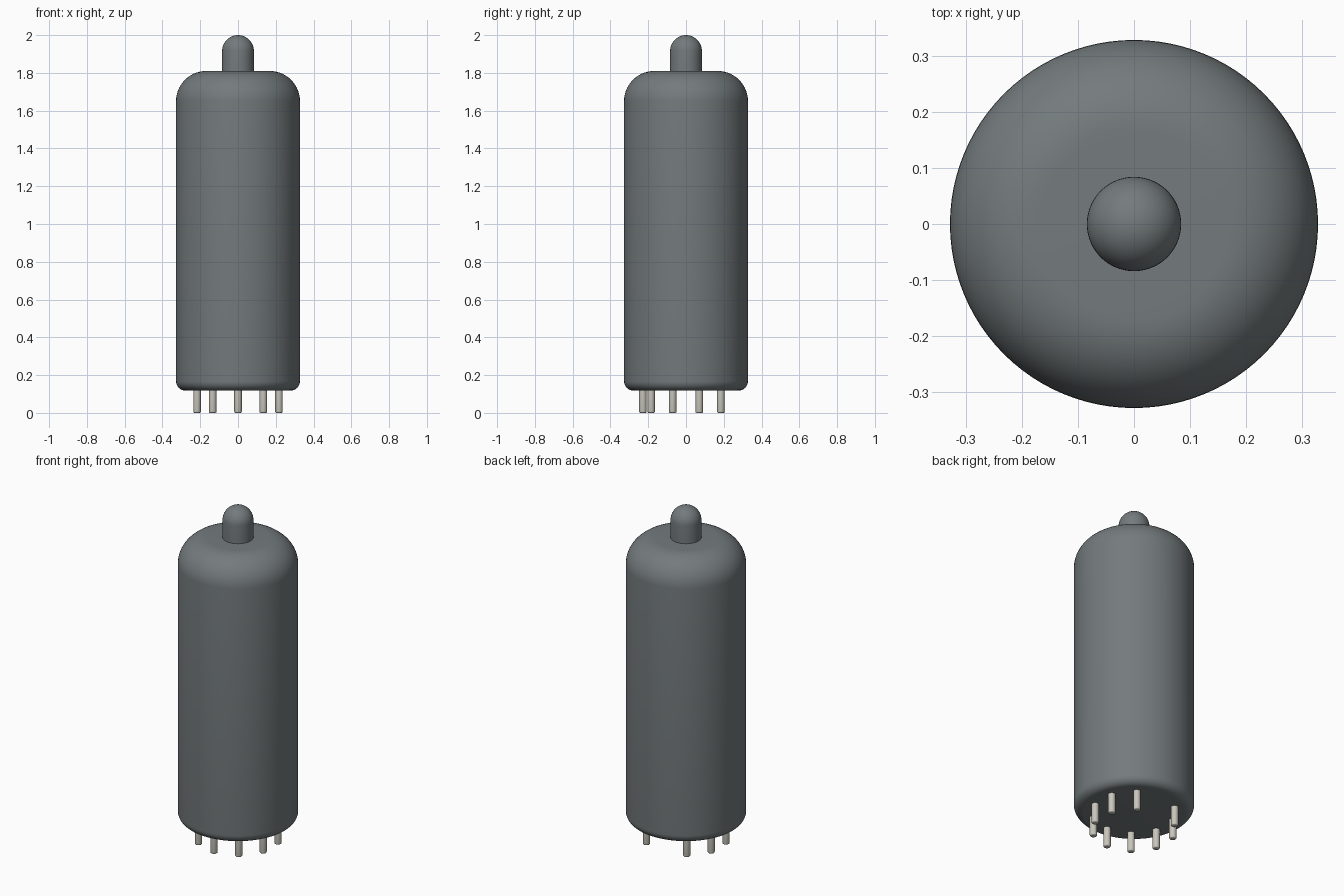
import bpy
import bmesh
from math import sin, cos, radians, pi

cube = bpy.data.objects.get("Cube")
if cube:
    bpy.data.objects.remove(cube, do_unlink=True)


def make_material(name, color):
    mat = bpy.data.materials.new(name)
    mat.use_nodes = True
    mat.diffuse_color = color
    mat.node_tree.nodes["Principled BSDF"].inputs["Base Color"].default_value = color
    return mat


def arc(cx, cz, r, start, end, steps):
    """Points of a circular arc in the (radius, height) plane, in degrees."""
    angles = [radians(start + (end - start) * i / steps) for i in range(steps + 1)]
    return [(cx + r * cos(a), cz + r * sin(a)) for a in angles]


def lathe(name, profile, segments, mat, location=(0, 0, 0)):
    """Revolve a (radius, height) profile about the z axis."""
    bm = bmesh.new()
    verts = [bm.verts.new((max(r, 0), 0, z)) for r, z in profile]
    edges = [bm.edges.new(pair) for pair in zip(verts, verts[1:])]
    bmesh.ops.spin(bm, geom=verts + edges, cent=(0, 0, 0), axis=(0, 0, 1),
                   angle=2 * pi, steps=segments)
    bmesh.ops.remove_doubles(bm, verts=bm.verts, dist=1e-5)
    bmesh.ops.recalc_face_normals(bm, faces=bm.faces)
    mesh = bpy.data.meshes.new(name)
    bm.to_mesh(mesh)
    bm.free()
    mesh.materials.append(mat)
    obj = bpy.data.objects.new(name, mesh)
    obj.location = location
    bpy.context.collection.objects.link(obj)
    bpy.ops.object.select_all(action="DESELECT")
    obj.select_set(True)
    bpy.context.view_layer.objects.active = obj
    bpy.ops.object.shade_smooth_by_angle(angle=radians(35))
    return obj


glass = make_material("smoky_grey_glass", (0.175, 0.198, 0.205, 1))
metal = make_material("pale_pin_metal", (0.58, 0.565, 0.50, 1))

# Tube envelope: small bottom fillet, large shoulder fillet
R, BOTTOM, TOP = 0.328, 0.118, 1.81
LOW, HIGH = 0.05, 0.16
envelope = [(0, BOTTOM)]
envelope += arc(R - LOW, BOTTOM + LOW, LOW, -90, 0, 8)
envelope += arc(R - HIGH, TOP - HIGH, HIGH, 0, 90, 14)

# Domed sealing tip continues from the flat top
TIP = 0.084
envelope += [(TIP, TOP)] + arc(0, 2 - TIP, TIP, 0, 90, 12)
lathe("glass_envelope", envelope, 96, glass)

# Nine pins on a ten-place circle, with the gap at the back
PIN, CHAMFER, CIRCLE = 0.02, 0.007, 0.228
pin_profile = [(0, 0)] + arc(PIN - CHAMFER, CHAMFER, CHAMFER, -90, 0, 3)
pin_profile += [(PIN, BOTTOM + 0.01), (0, BOTTOM + 0.01)]
for i in range(1, 10):
    a = radians(90 + 36 * i)
    lathe(f"pin_{i}", pin_profile, 20, metal, (CIRCLE * cos(a), CIRCLE * sin(a), 0))
